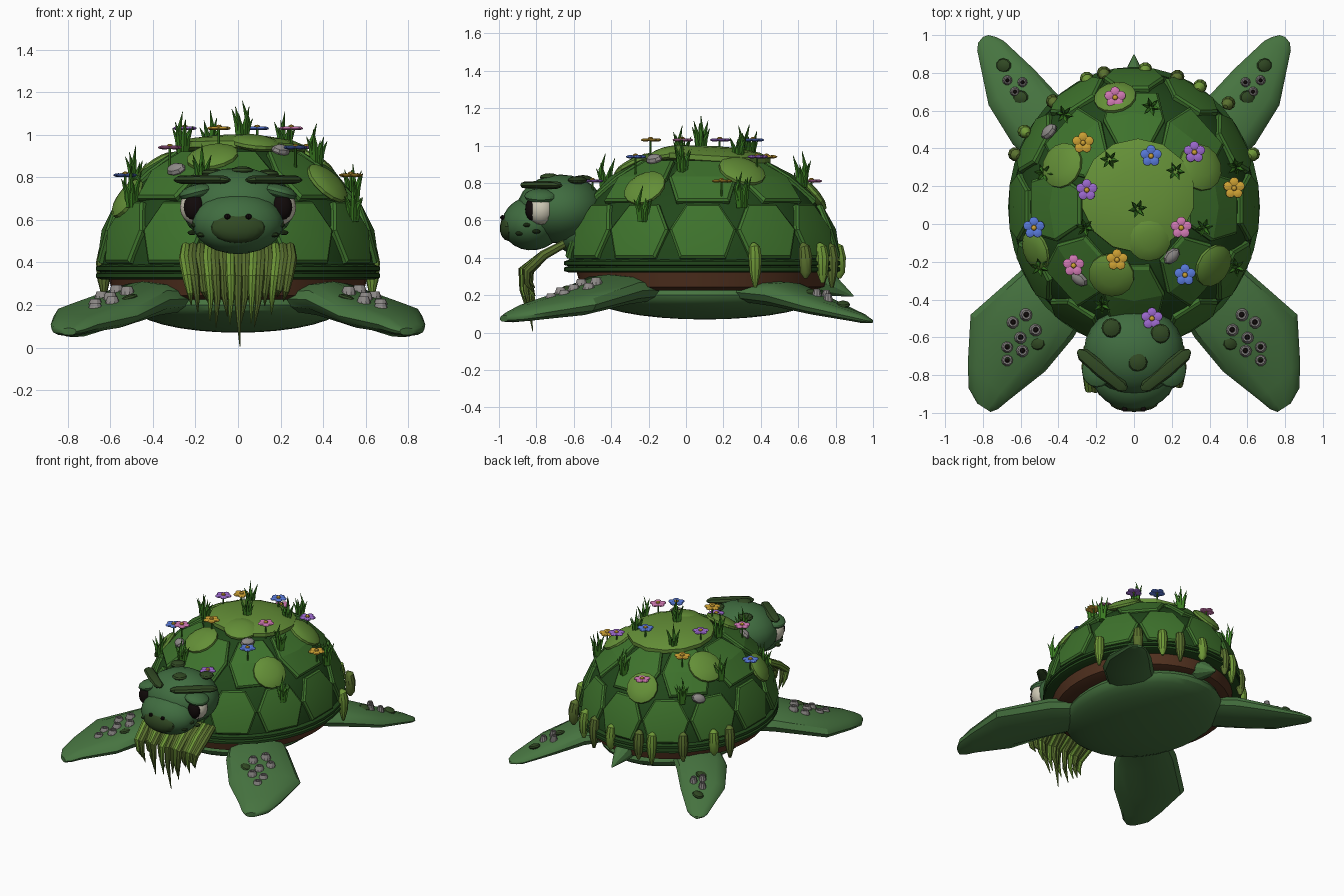
import bpy, bmesh, math, random
from mathutils import Vector, Matrix, Euler

if "Cube" in bpy.data.objects:
    bpy.data.objects.remove(bpy.data.objects["Cube"])

random.seed(4)
pi = math.pi


def mat(name, r, g, b):
    m = bpy.data.materials.new(name)
    m.diffuse_color = [(c / 255) ** 2.2 for c in (r, g, b)] + [1]
    m.use_nodes = True
    m.node_tree.nodes["Principled BSDF"].inputs["Base Color"].default_value = m.diffuse_color
    return m


SKIN, SPOT = mat("skin", 72, 115, 66), mat("dark_skin", 52, 74, 40)
HEAD = mat("head_skin", 66, 108, 66)
BASE, SCUTE = mat("shell_base", 38, 72, 32), mat("scute", 64, 114, 48)
MOSS, GRASS = mat("moss", 100, 142, 58), mat("grass", 60, 122, 38)
BEARD, BEARD2 = mat("weed", 110, 150, 58), mat("dark_weed", 90, 112, 50)
BROWN, STONE = mat("brown", 82, 52, 36), mat("stone", 140, 136, 134)
BLACK, WHITE = mat("black", 24, 18, 18), mat("eye_white", 205, 200, 180)
GOLD, PINK = mat("gold", 205, 160, 55), mat("pink", 208, 120, 178)
BLUE, PURPLE = mat("blue", 88, 120, 215), mat("purple", 155, 105, 205)


def finish(bm, name, m, angle=30):
    bmesh.ops.recalc_face_normals(bm, faces=bm.faces)
    me = bpy.data.meshes.new(name)
    bm.to_mesh(me)
    bm.free()
    ob = bpy.data.objects.new(name, me)
    me.materials.append(m)
    bpy.context.collection.objects.link(ob)
    if angle:
        bpy.ops.object.select_all(action='DESELECT')
        ob.select_set(True)
        bpy.context.view_layer.objects.active = ob
        bpy.ops.object.shade_smooth_by_angle(angle=math.radians(angle))
    return ob


def ball(bm, loc, rad, rot=(0, 0, 0), n=16):
    q = rot if isinstance(rot, Matrix) else Euler(rot).to_matrix().to_4x4()
    M = Matrix.Translation(loc) @ q @ Matrix.Diagonal((*rad, 1))
    bmesh.ops.create_uvsphere(bm, u_segments=n, v_segments=max(6, n // 2), radius=1, matrix=M)


def loft(bm, rings):
    rs = [[bm.verts.new(p) for p in r] for r in rings]
    n = len(rs[0])
    for a, b in zip(rs, rs[1:]):
        for i in range(n):
            bm.faces.new((a[i], a[(i + 1) % n], b[(i + 1) % n], b[i]))
    bm.faces.new(rs[0])
    bm.faces.new(rs[-1])


def tube(bm, pts, radii, n=6):
    pts = [Vector(p) for p in pts]
    up = Vector((0, 0, -1 if pts[-1].z < pts[0].z else 1))
    rings = []
    for i, p in enumerate(pts):
        d = (pts[min(i + 1, len(pts) - 1)] - pts[max(i - 1, 0)]).normalized()
        q = up.rotation_difference(d)
        rings.append([p + q @ Vector((radii[i] * math.cos(2 * pi * k / n), radii[i] * math.sin(2 * pi * k / n), 0))
                      for k in range(n)])
    loft(bm, rings)


# Shell surface: azimuth a, polar angle t, offset o
RX, RY, CY, CZ, H, E = .645, .72, .09, .345, .615, 2.08


def shell(a, t, o=0):
    rho, h = abs(math.sin(t)) ** (2 / E), max(0, math.cos(t)) ** (2 / E)
    return Vector(((RX + o) * rho * math.cos(a), CY + (RY + o) * rho * math.sin(a), CZ + (H + o) * h))


def top_z(x, y):
    r = min(.985, math.hypot(x / (RX + .02), (y - CY) / (RY + .02)))
    return CZ + (H + .02) * (1 - r ** E) ** (1 / E)


def top_rot(x, y):
    e = .01
    nrm = Vector((top_z(x - e, y) - top_z(x + e, y), top_z(x, y - e) - top_z(x, y + e), 2 * e))
    return Vector((0, 0, 1)).rotation_difference(nrm).to_matrix().to_4x4()


bm = bmesh.new()
loft(bm, [[shell(2 * pi * k / 36, t) for k in range(36)] for t in [pi / 2 * (1 - i / 12.2) for i in range(13)]])
finish(bm, "shell_dome", BASE)

# Raised scutes: lower ring and upper ring
bm = bmesh.new()


def scute(corners):
    ca = sum(c[0] for c in corners) / len(corners)
    ct = sum(c[1] for c in corners) / len(corners)
    rings = [[bm.verts.new(shell(ca + (a - ca) * s, ct + (t - ct) * s, o)) for a, t in corners]
             for s, o in ((1, -.01), (.98, .018), (.9, .026))]
    n = len(corners)
    for p, q in zip(rings, rings[1:]):
        for i in range(n):
            bm.faces.new((p[i], p[(i + 1) % n], q[(i + 1) % n], q[i]))
    mid = bm.verts.new(shell(ca, ct, .027))
    for i in range(n):
        bm.faces.new((rings[-1][i], rings[-1][(i + 1) % n], mid))


def hex_ring(n, t0, t1, w0, wm, w1, start=0):
    a = math.radians
    for k in range(n):
        c, s = start + 2 * pi * k / n, pi / n
        tm = (t0 + t1) / 2
        scute([(c - s * w0, a(t0)), (c + s * w0, a(t0)), (c + s * wm, a(tm)),
               (c + s * w1, a(t1)), (c - s * w1, a(t1)), (c - s * wm, a(tm))])


hex_ring(12, 58, 86, .55, 1, .66)
hex_ring(8, 25, 57, .75, .98, .6, pi / 4)
finish(bm, "shell_scutes", SCUTE, 12)

# Mossy crown and patches
bm = bmesh.new()
for x, y, r in [(.02, .15, .31), (-.38, .31, .125), (-.1, .67, .115), (.35, .3, .13), (-.12, -.27, .125),
                (.42, -.22, .12), (-.52, -.14, .11), (.08, -.08, .12)]:
    ball(bm, (x, y, top_z(x, y) - (.04 if r > .2 else 0)), (r, r, .06 if r > .2 else .035), top_rot(x, y), 14)
finish(bm, "moss_patches", MOSS, 20)


# Rim, brown under-band and belly
def ellipse(s, z, n=40):
    return [(.66 * s * math.cos(2 * pi * k / n), .09 + .735 * s * math.sin(2 * pi * k / n), z) for k in range(n)]


bm = bmesh.new()
for z in (.325, .358):
    loft(bm, [ellipse(s, z + d) for s, d in ((.97, -.005), (1.01, .004), (1.01, .022), (.97, .032))])
finish(bm, "shell_rim", BASE)
bm = bmesh.new()
loft(bm, [ellipse(s, z) for s, z in ((.8, .225), (.89, .245), (.92, .33))])
finish(bm, "under_band", BROWN)
bm = bmesh.new()
ball(bm, (0, .1, .2), (.5, .62, .13), n=32)
finish(bm, "belly", SKIN)


# Flippers: stations of (edge A, edge B, centre z, half thickness)
def flipper(name, stations):
    for sx, side in ((1, "left"), (-1, "right")):
        bm = bmesh.new()
        rings = []
        for ax, ay, bx, by, z, h in stations:
            ring = []
            for k in range(12):
                c, s = math.cos(pi * k / 6), math.sin(pi * k / 6)
                u = (1 + math.copysign(abs(c) ** .8, c)) / 2
                ring.append((sx * (ax + (bx - ax) * u), ay + (by - ay) * u, z + h * s))
            rings.append(ring)
        loft(bm, rings)
        finish(bm, name + "_" + side, SKIN, 35)


flipper("front_flipper", [(.22, -.42, .42, -.12, .23, .07), (.32, -.6, .58, -.23, .225, .085),
                          (.47, -.78, .865, -.48, .15, .065), (.66, -.93, .88, -.74, .108, .045),
                          (.72, -.98, .875, -.87, .085, .03), (.76, -.995, .83, -.95, .075, .017)])
flipper("back_flipper", [(.22, .5, .42, .22, .22, .06), (.39, .67, .64, .42, .2, .07),
                         (.53, .82, .77, .63, .14, .05), (.69, .97, .83, .92, .075, .025),
                         (.73, .99, .825, .96, .065, .015), (.77, 1, .8, .99, .06, .01)])


# Barnacles and dark spots on the flippers
def flip_z(x, y):
    return .285 - .36 * (math.hypot(x - .44, y + .42) - .05) if y < 0 else .26 - .33 * math.hypot(x - .48, y - .55)


shells, holes, spots = bmesh.new(), bmesh.new(), bmesh.new()
for sx in (1, -1):
    for x, y, r in [(.57, -.48, .037), (.64, -.52, .036), (.52, -.56, .036), (.6, -.6, .036), (.67, -.65, .036),
                    (.59, -.67, .036), (.67, -.72, .037), (.67, .76, .027), (.59, .75, .027), (.63, .7, .027)]:
        z = flip_z(x, y)
        loft(shells, [[(sx * x + q * r * math.cos(pi * k / 5), y + q * r * math.sin(pi * k / 5), z + h)
                       for k in range(10)] for q, h in ((1.05, -.02), (.95, .012), (.65, .042), (.42, .042), (.35, .02))])
        ball(holes, (sx * x, y, z + .022), (r * .38, r * .38, .008), n=8)
    for x, y in [(.51, -.63), (.735, -.84), (.69, .84), (.6, .67)]:
        ball(spots, (sx * x, y, flip_z(x, y) + .008), (.042, .038, .018), (0, .3 * sx, 0), 10)
finish(shells, "barnacles", STONE)
finish(holes, "barnacle_holes", BLACK)

# Head, neck and beak
bm = bmesh.new()
ball(bm, (0, -.67, .66), (.265, .235, .185), n=24)
ball(bm, (0, -.82, .585), (.215, .165, .145), (.15, 0, 0), n=24)
ball(bm, (0, -.48, .56), (.19, .25, .17), n=20)
finish(bm, "head", HEAD)
for x, y, z in [(-.12, -.55, .82), (.14, -.58, .815), (.02, -.73, .83)]:
    ball(spots, (x, y, z), (.052, .052, .022), n=12)
for sx in (1, -1):
    for x, y, z in [(.17, -.89, .53), (.215, -.8, .54), (.2, -.85, .575)]:
        ball(spots, (sx * x, y, z), (.022, .022, .012), n=8)
finish(spots, "dark_spots", SPOT)
bm = bmesh.new()
ball(bm, (0, -.945, .565), (.13, .05, .075), (-.1, 0, 0))
finish(bm, "beak", SPOT)
bm = bmesh.new()
for sx in (1, -1):
    ball(bm, (sx * .05, -.98, .615), (.015, .014, .013), n=8)
finish(bm, "nostrils", BLACK)

# Sleepy eyes with lids and heavy brows
white, pupil, lid, brow = [bmesh.new() for _ in range(4)]
for sx in (1, -1):
    ball(white, (sx * .195, -.775, .66), (.078, .075, .085))
    ball(pupil, (sx * .205, -.822, .66), (.05, .038, .062))
    ball(lid, (sx * .195, -.775, .73), (.084, .09, .036), (0, sx * .25, 0))
    tube(brow, [(sx * .04, -.875, .785), (sx * .065, -.86, .79), (sx * .17, -.775, .79), (sx * .27, -.69, .79),
                (sx * .295, -.67, .785)], [.012, .034, .04, .036, .012], 8)
for v in brow.verts:
    v.co.z = .787 + (v.co.z - .787) * .55
finish(white, "eyeballs", WHITE)
finish(pupil, "pupils", BLACK)
finish(lid, "eyelids", HEAD)
finish(brow, "brows", SPOT)

# Beard of hanging weed
b1, b2 = bmesh.new(), bmesh.new()
N = 15
for i in range(N):
    u = 2 * i / (N - 1) - 1
    x, tip = .245 * u, .005 + .17 * abs(u) + (.1 * random.random() if i != N // 2 else 0)
    y = -.87 + random.uniform(-.01, .04)
    tube(b2 if i % 3 else b1, [(x, -.65, .475), (x * 1.03, -.76, .415), (x * .97, y, .33), (x * .92, y, .2 + tip * .3),
                               (x * .88 + random.uniform(-.02, .02), y + .03, tip)],
         [.022, .026, .023, .016, .002], 8)
finish(b1, "beard_light", BEARD)
finish(b2, "beard_dark", BEARD2)

# Moss drips on the rear rim and tail
b1, b2 = bmesh.new(), bmesh.new()
for i, (x, y) in enumerate([(-.25, .77), (-.16, .8), (.06, .82), (.23, .78), (.35, .73), (.5, .64), (.63, .37),
                            (-.43, .65), (-.58, .49), (-.63, .37)]):
    z = .24 + .05 * (i % 3) / 2
    tube(b2 if i % 2 else b1, [(x * .97, y * .97, .475), (x * .99, y * .99, .455), (x, y, .4), (x, y, .32), (x, y, z)],
         [.012, .031, .037, .031, .01], 10)
finish(b1, "drips_light", BEARD)
finish(b2, "drips_dark", BEARD2)
bm = bmesh.new()
tube(bm, [(0, .66, .29), (0, .78, .25), (0, .895, .195)], [.08, .06, .004], 10)
finish(bm, "tail", SKIN)

# Grass tufts
bm = bmesh.new()
for x, y in [(-.13, .34), (.09, .62), (-.37, .58), (-.48, .27), (.22, .28), (.54, .3), (.02, .08), (-.26, -.02),
             (.37, -.02), (-.5, -.23), (.54, -.23), (-.17, -.43)]:
    z = top_z(x, y) - .015
    for k in range(7):
        a, s = 2 * pi * k / 6 + x * 9, (.05 if k < 6 else .0)
        c, d, h = math.cos(a), math.sin(a), random.uniform(.11, .17) if k < 6 else .195
        tube(bm, [(x + .015 * c, y + .015 * d, z), (x + .025 * c, y + .025 * d, z + h * .55),
                  (x + s * c, y + s * d, z + h)], [.014, .012, .001], 4)
finish(bm, "grass_tufts", GRASS, 0)

# Flowers in four colours, level heads on thin stems
stems, hearts = bmesh.new(), bmesh.new()
for name, m, places in [
        ("pink", PINK, [(-.1, .67, .81), (.25, -.02, 1.03), (-.32, -.22, .94)]),
        ("gold", GOLD, [(-.27, .43, .94), (.53, .19, .81), (-.09, -.19, 1.03)]),
        ("blue", BLUE, [(.09, .36, 1.03), (.27, -.27, .94), (-.53, -.02, .81)]),
        ("purple", PURPLE, [(-.25, .18, 1.03), (.32, .38, .94), (.095, -.5, .81)])]:
    bm = bmesh.new()
    for x, y, z in places:
        for k in range(5):
            a = 2 * pi * k / 5 + pi / 2
            ball(bm, (x + .033 * math.cos(a), y + .033 * math.sin(a), z), (.025, .025, .009), (0, 0, a), 12)
        ball(hearts, (x, y, z + .006), (.015, .015, .011), n=8)
        tube(stems, [(x, y, min(z - .05, top_z(x, y) - .02)), (x, y, z)], [.006, .006], 6)
    finish(bm, name + "_flowers", m)
finish(stems, "flower_stems", GRASS)
finish(hearts, "flower_hearts", GOLD)

# Stones on the shell
bm = bmesh.new()
for x, y, a in [(-.45, .49, .6), (-.29, -.29, 2.5), (.2, -.17, .8)]:
    ball(bm, (x, y, top_z(x, y) + .01), (.052, .036, .03), top_rot(x, y) @ Matrix.Rotation(a, 4, 'Z'), 8)
finish(bm, "stones", STONE)
